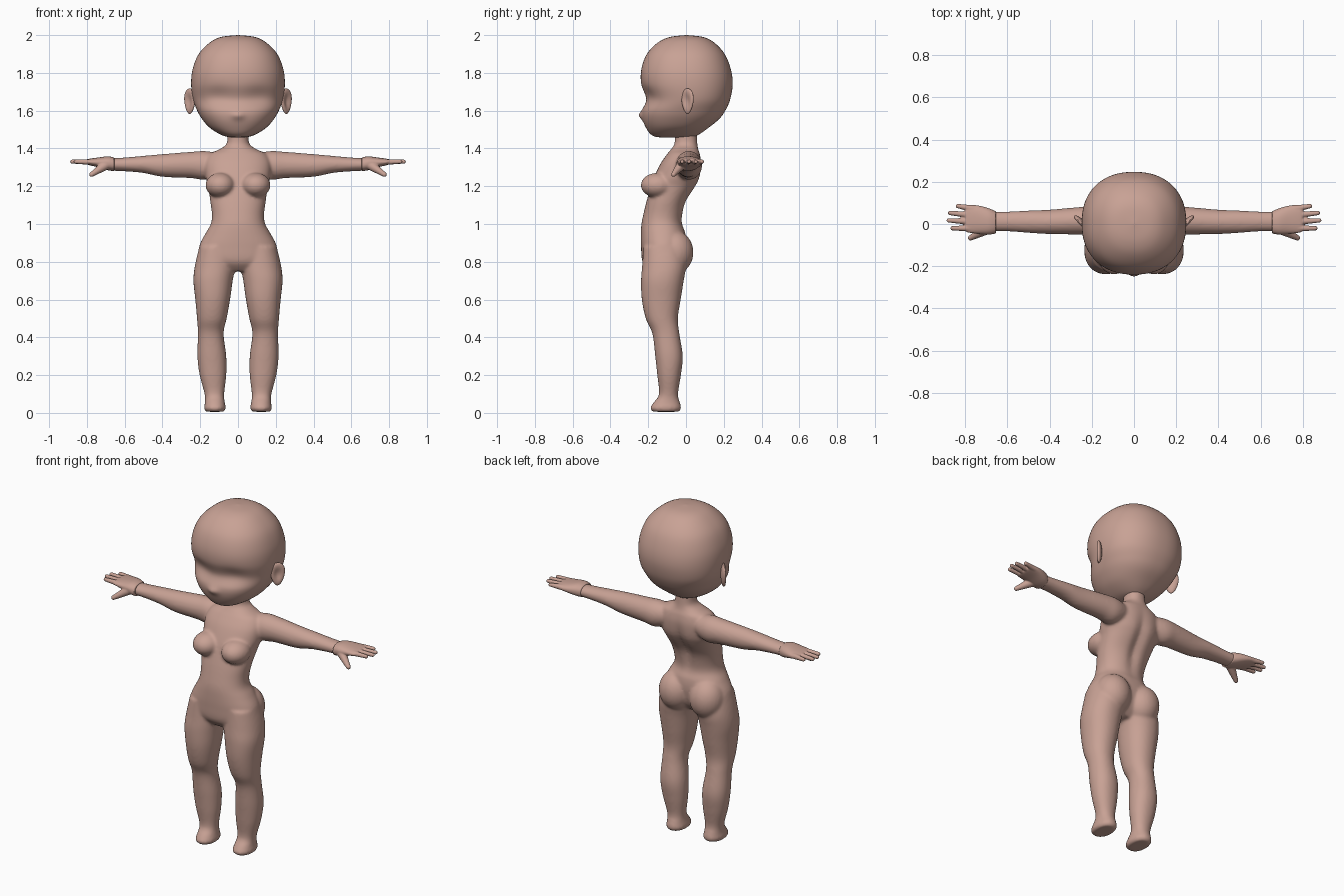
import bpy, bmesh, math
from math import exp, sin, cos, tau
from mathutils import Matrix, Vector

cube = bpy.data.objects.get("Cube")
if cube:
    bpy.data.objects.remove(cube)

skin = bpy.data.materials.new("warm_skin")
skin.use_nodes = True
tone = (0.58, 0.36, 0.30, 1)
skin.diffuse_color = tone
skin.node_tree.nodes["Principled BSDF"].inputs["Base Color"].default_value = tone


def spline(rows, steps):
    """Smooth rows of numbers with a Catmull-Rom curve."""
    out = []
    for i in range(len(rows) - 1):
        quad = [rows[max(0, min(len(rows) - 1, i + k))] for k in (-1, 0, 1, 2)]
        for s in range(steps):
            t = s / steps
            out.append([b + t / 2 * (c - a + t * (2 * a - 5 * b + 4 * c - d
                        + t * (3 * (b - c) + d - a))) for a, b, c, d in zip(*quad)])
    return out + [list(rows[-1])]


def loft(bm, rows, axis="z", side=1, power=2.0, steps=6, seg=48, shape=None):
    """Rows hold position, then low and high edges on both cross axes."""
    rings = []
    for t, a0, a1, b0, b1 in spline(rows, steps):
        ring = []
        for k in range(seg):
            c, s = cos(tau * k / seg), sin(tau * k / seg)
            a = (a0 + a1) / 2 + (a1 - a0) / 2 * math.copysign(abs(c) ** (2 / power), c)
            b = (b0 + b1) / 2 + (b1 - b0) / 2 * math.copysign(abs(s) ** (2 / power), s)
            p = Vector((a, b, t) if axis == "z" else (t, a, b))
            if shape:
                shape(p, s)
            p.x *= side
            ring.append(bm.verts.new(p))
        rings.append(ring)
    for low, high in zip(rings, rings[1:]):
        for k in range(seg):
            n = (k + 1) % seg
            bm.faces.new((low[k], low[n], high[n], high[k]))
    bm.faces.new(rings[0])
    bm.faces.new(rings[-1])


def ball(bm, centre, radii, side=1, turn=0):
    x, y, z = centre
    m = (Matrix.Translation((x * side, y, z)) @ Matrix.Rotation(turn * side, 4, "Z")
         @ Matrix.Diagonal((*radii, 1)))
    return bmesh.ops.create_uvsphere(bm, u_segments=24, v_segments=16, radius=1, matrix=m)["verts"]


def digit(bm, start, end, r0, r1, side):
    """Tapered finger made from overlapping balls."""
    for i in range(13):
        t = i / 12
        ball(bm, Vector(start).lerp(Vector(end), t), [r0 + (r1 - r0) * t] * 3, side)


def finish(name, bm, voxel=0, smooth=0):
    bmesh.ops.recalc_face_normals(bm, faces=bm.faces)
    for f in bm.faces:
        f.smooth = True
    mesh = bpy.data.meshes.new(name)
    bm.to_mesh(mesh)
    bm.free()
    obj = bpy.data.objects.new(name, mesh)
    bpy.context.collection.objects.link(obj)
    mesh.materials.append(skin)
    if voxel:
        mod = obj.modifiers.new("blend", "REMESH")
        mod.mode, mod.voxel_size, mod.use_smooth_shade = "VOXEL", voxel, True
        mod = obj.modifiers.new("soften", "SMOOTH")
        mod.factor, mod.iterations = 0.5, smooth
    return obj


# Head: profile rings, then soft eye hollows and a small nose
def face(p, s):
    if s < 0:
        for e in (-0.11, 0.11):
            p.y += 0.012 * exp(-((p.x - e) / 0.07) ** 2 - ((p.z - 1.68) / 0.05) ** 2)
        p.y -= 0.016 * exp(-(p.x / 0.03) ** 2 - ((p.z - 1.575) / 0.022) ** 2)


profile = [(2, 0.002, 0, 0.004), (1.99, 0.09, -0.085, 0.09), (1.96, 0.15, -0.15, 0.15),
           (1.9, 0.208, -0.207, 0.205), (1.82, 0.24, -0.236, 0.237), (1.74, 0.248, -0.237, 0.247),
           (1.66, 0.238, -0.212, 0.234), (1.6, 0.216, -0.232, 0.208), (1.555, 0.19, -0.23, 0.175),
           (1.51, 0.15, -0.212, 0.12), (1.475, 0.095, -0.187, 0.07), (1.46, 0.05, -0.15, 0.03),
           (1.458, 0.002, -0.07, -0.066)]
bm = bmesh.new()
loft(bm, [(z, -w, w, f, b) for z, w, f, b in profile], power=2.25, seg=96, shape=face)
finish("head", bm)

# Torso with a shallow spine groove
def spine(p, s):
    if s > 0:
        p.y -= 0.022 * exp(-(p.x / 0.03) ** 2 - ((p.z - 1.17) / 0.13) ** 2)


trunk = [(1.52, 0.058, -0.06, 0.055), (1.43, 0.058, -0.06, 0.06), (1.395, 0.1, -0.08, 0.066),
         (1.37, 0.15, -0.1, 0.075), (1.32, 0.175, -0.135, 0.083), (1.25, 0.172, -0.168, 0.077),
         (1.2, 0.158, -0.185, 0.055), (1.12, 0.147, -0.209, 0.005), (1.05, 0.138, -0.226, -0.015),
         (1, 0.144, -0.236, -0.018), (0.95, 0.172, -0.239, -0.002), (0.88, 0.206, -0.238, 0),
         (0.8, 0.2, -0.23, -0.02), (0.75, 0.14, -0.19, -0.06)]
leg = [(0.88, 0.02, 0.205, -0.225, -0.01), (0.78, 0.015, 0.228, -0.232, 0),
       (0.7, 0.028, 0.236, -0.238, -0.012), (0.6, 0.042, 0.226, -0.234, -0.028),
       (0.5, 0.06, 0.217, -0.213, -0.043), (0.42, 0.076, 0.212, -0.178, -0.035),
       (0.3, 0.062, 0.215, -0.163, -0.017), (0.2, 0.062, 0.203, -0.152, -0.027),
       (0.1, 0.073, 0.177, -0.143, -0.042), (0.055, 0.07, 0.175, -0.172, -0.032),
       (0.025, 0.064, 0.18, -0.19, -0.025), (0.006, 0.075, 0.17, -0.175, -0.038)]
arm = [(0.08, -0.04, 0.06, 1.27, 1.37), (0.17, -0.055, 0.084, 1.235, 1.386),
       (0.25, -0.05, 0.081, 1.243, 1.382), (0.4, -0.048, 0.068, 1.25, 1.37),
       (0.5, -0.042, 0.064, 1.27, 1.361), (0.6, -0.035, 0.059, 1.279, 1.352),
       (0.68, -0.034, 0.058, 1.282, 1.348)]
bm = bmesh.new()
loft(bm, [(z, -w, w, f, b) for z, w, f, b in trunk], power=2.2, shape=spine)
for side in (1, -1):
    loft(bm, leg, side=side, power=2.15)
    loft(bm, arm, "x", side)
    ball(bm, (0.094, -0.15, 1.205), (0.078, 0.09, 0.066), side)
    ball(bm, (0.1, -0.06, 0.85), (0.1, 0.1, 0.115), side)
finish("body", bm, 0.008, 9)

# Hands: palm, four fingers and a lowered thumb
palm = [(0.655, -0.045, 0.06, 1.28, 1.352), (0.69, -0.05, 0.075, 1.285, 1.358),
        (0.74, -0.046, 0.088, 1.3, 1.352), (0.79, -0.04, 0.09, 1.312, 1.345),
        (0.8, -0.03, 0.08, 1.318, 1.34)]
tips = [(0.835, 0.085), (0.872, 0.052), (0.878, 0.017), (0.86, -0.02)]
for label, side in (("left", 1), ("right", -1)):
    bm = bmesh.new()
    loft(bm, palm, "x", side, power=2.3)
    for i, (x, y) in enumerate(tips):
        digit(bm, (0.765, 0.073 - 0.031 * i, 1.328), (x, y, 1.33), 0.016, 0.011, side)
    digit(bm, (0.7, -0.025, 1.312), (0.775, -0.066, 1.262), 0.026, 0.013, side)
    finish(label + "_hand", bm, 0.004, 4)

# Ears: tilted shells with a hollow front
for label, side in (("left", 1), ("right", -1)):
    bm = bmesh.new()
    verts = ball(bm, (0, 0, 0), (1, 1, 1))
    place = Matrix.Translation((0.256, 0.008, 1.65)) @ Matrix.Rotation(-0.73, 4, "Z")
    for v in verts:
        x, y, z = v.co
        hollow = 0.02 * exp(-(y * y + z * z) / 0.35) if x > 0 else 0
        v.co = place @ Vector((x * 0.018 - hollow, y * (0.04 + 0.01 * z), z * 0.068))
        v.co.x *= side
    finish(label + "_ear", bm)
